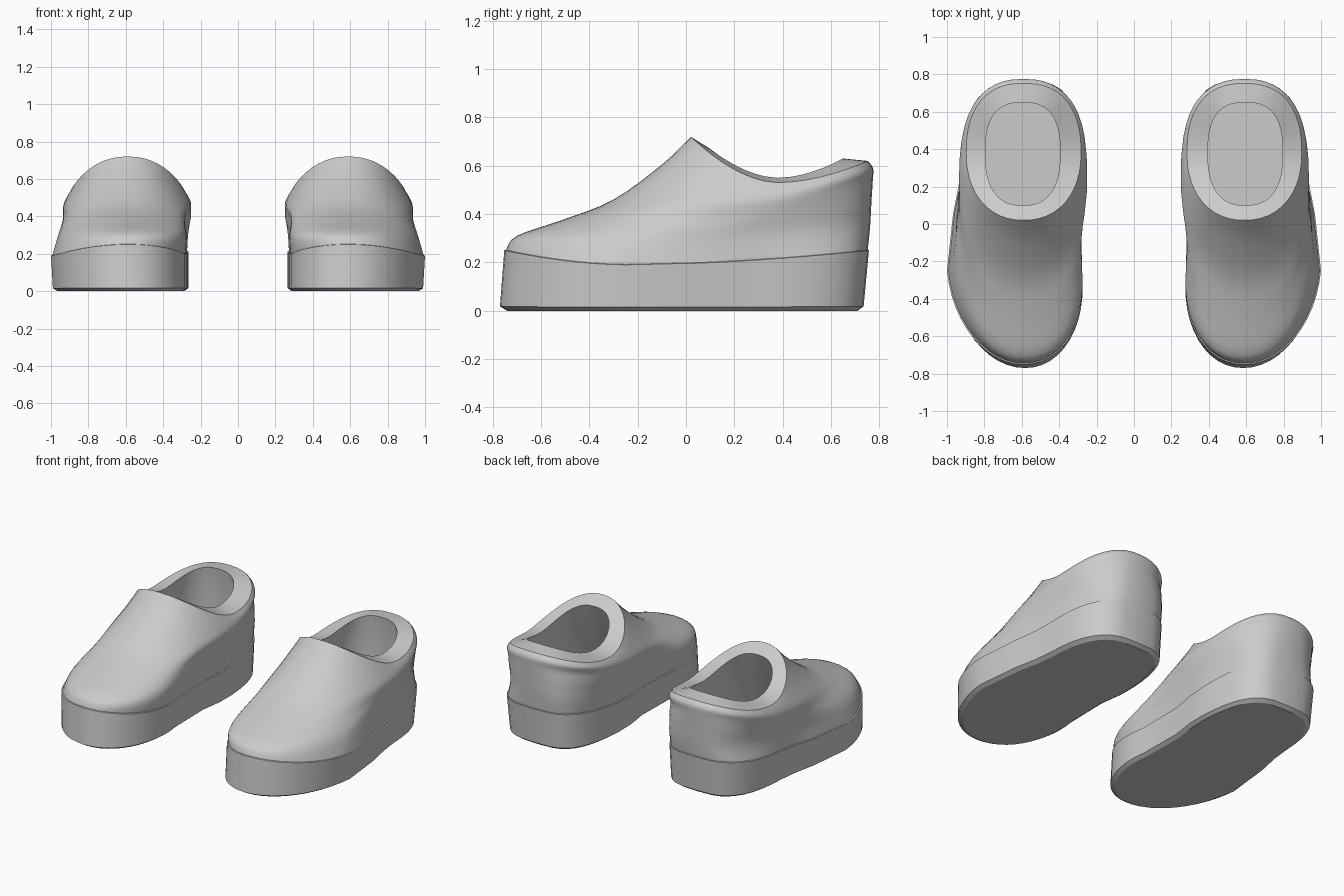
import bpy, bmesh, math
from mathutils import Vector

if "Cube" in bpy.data.objects:
    bpy.data.objects.remove(bpy.data.objects["Cube"], do_unlink=True)

SEGMENTS = 48
STEPS = 4

grey = bpy.data.materials.new("light_grey")
grey.use_nodes = True
grey.diffuse_color = (0.6, 0.6, 0.6, 1)
grey.node_tree.nodes["Principled BSDF"].inputs["Base Color"].default_value = (0.6, 0.6, 0.6, 1)


def ring(x, y, z, wide, front=2.2, back=2.4, shift=0.0, waist=0.0, pinch=0.0):
    """Rounded foot outline: x = inner, outer; y = toe, heel; z = toe, side, heel.
    waist draws in the inner arch, pinch the outer side before the heel."""
    centre, half = (x[0] + x[1]) / 2, (x[1] - x[0]) / 2
    points = []
    for i in range(SEGMENTS):
        a = math.tau * i / SEGMENTS
        c, s = math.cos(a), math.sin(a)
        is_toe = s < 0
        power = 2 / (front if is_toe else back)
        reach = abs(s) ** power
        end_y, end_z = (y[0], z[0]) if is_toe else (y[1], z[2])
        py = wide + (end_y - wide) * reach
        px = centre + math.copysign(abs(c) ** power, c) * half - shift * reach
        px += waist * max(0, -c) * math.exp(-((py + 0.03) / 0.18) ** 2)
        px -= pinch * max(0, c) * math.exp(-((py - 0.25) / 0.22) ** 2)
        pz = z[1] + (end_z - z[1]) * reach ** 1.8
        points.append(Vector((px, py, pz)))
    return points


def smooth_rings(rings):
    """Fill in rings along a smooth curve through the given ones."""
    result = []
    for k in range(len(rings) - 1):
        quad = [rings[max(k - 1, 0)], rings[k], rings[k + 1],
                rings[min(k + 2, len(rings) - 1)]]
        for j in range(STEPS):
            t = j / STEPS
            result.append([
                (2 * b + (c - a) * t + (2 * a - 5 * b + 4 * c - d) * t * t
                 + (3 * b - a - 3 * c + d) * t ** 3) / 2
                for a, b, c, d in zip(*quad)])
    return result + [rings[-1]]


def loft(name, rings, side):
    """Skin the rings into a closed body; side -1 mirrors it."""
    bm = bmesh.new()
    loops = [[bm.verts.new((p.x * side, p.y, p.z)) for p in r] for r in rings]
    for low, high in zip(loops, loops[1:]):
        for i in range(SEGMENTS):
            j = (i + 1) % SEGMENTS
            bm.faces.new((low[i], low[j], high[j], high[i]))
    bm.faces.new(loops[0])
    bm.faces.new(loops[-1])
    bmesh.ops.recalc_face_normals(bm, faces=bm.faces)
    mesh = bpy.data.meshes.new(name)
    bm.to_mesh(mesh)
    bm.free()
    mesh.materials.append(grey)
    obj = bpy.data.objects.new(name, mesh)
    bpy.context.collection.objects.link(obj)
    bpy.ops.object.select_all(action='DESELECT')
    obj.select_set(True)
    bpy.context.view_layer.objects.active = obj
    bpy.ops.object.shade_smooth_by_angle(angle=math.radians(27))


# Thick platform sole with a bevelled tread and a raised seam edge
foot = dict(wide=-0.25, front=2.05, back=3.4, shift=0.05, waist=0.03, pinch=0.035)
sole = [
    ring((0.30, 0.965), (-0.74, 0.71), (0, 0, 0), **foot),
    ring((0.277, 0.99), (-0.77, 0.735), (0.018, 0.015, 0.018), **foot),
    ring((0.277, 1.0), (-0.752, 0.757), (0.25, 0.19, 0.25), **foot),
    ring((0.287, 0.99), (-0.742, 0.747), (0.252, 0.193, 0.252), **foot),
    ring((0.33, 0.95), (-0.7, 0.7), (0.2, 0.17, 0.2), **foot),
]

# Outer skin of the upper, from the seam to the opening
skin = smooth_rings([
    ring((0.284, 0.993), (-0.745, 0.752), (0.25, 0.19, 0.25), **foot),
    ring((0.275, 0.965), (-0.70, 0.762), (0.31, 0.29, 0.35), -0.17,
         back=3.2, shift=0.045, waist=0.03, pinch=0.015),
    ring((0.25, 0.937), (-0.5, 0.768), (0.38, 0.38, 0.46), 0.08,
         back=2.8, shift=0.01, waist=0.03),
    ring((0.25, 0.935), (-0.3, 0.773), (0.46, 0.45, 0.54), 0.25),
    ring((0.26, 0.92), (-0.1, 0.774), (0.605, 0.495, 0.59), 0.35),
    ring((0.283, 0.897), (0.02, 0.752), (0.72, 0.53, 0.62), 0.38),
])
hidden_base = [ring((0.33, 0.95), (-0.7, 0.7), (0.1, 0.1, 0.1), **foot)]

# Broad rim, inner wall and footbed
lining = [
    ring((0.395, 0.795), (0.10, 0.65), (0.67, 0.55, 0.63), 0.38, 2.5, 2.6),
    ring((0.37, 0.82), (0.02, 0.67), (0.48, 0.42, 0.46), 0.36, 2.5, 2.6),
    ring((0.37, 0.83), (-0.1, 0.67), (0.25, 0.25, 0.25), 0.30, 2.5, 2.6),
]

for label, side in (("left", 1), ("right", -1)):
    loft(label + "_sole", sole, side)
    loft(label + "_upper", hidden_base + skin + lining, side)
